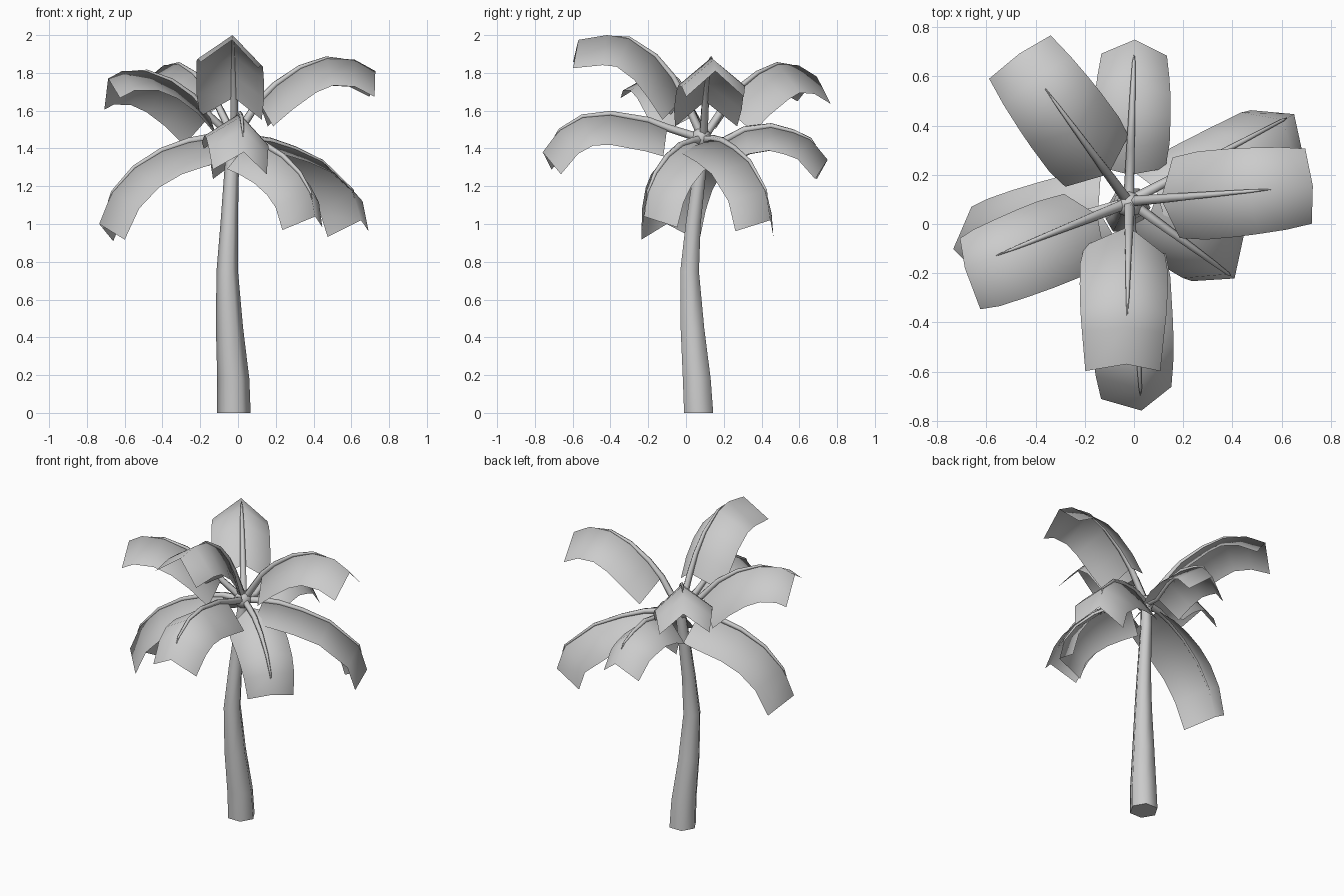
import bpy, bmesh, math
from mathutils import Vector

if "Cube" in bpy.data.objects:
    bpy.data.objects.remove(bpy.data.objects["Cube"])

HUB = Vector((-0.02, 0.09, 0.0))


def finish(bm, name):
    bmesh.ops.recalc_face_normals(bm, faces=bm.faces)
    for f in bm.faces:
        f.smooth = len(f.verts) <= 4
    me = bpy.data.meshes.new(name)
    bm.to_mesh(me)
    bm.free()
    ob = bpy.data.objects.new(name, me)
    bpy.context.collection.objects.link(ob)
    return ob


def tangents(pts):
    n = len(pts)
    return [(pts[min(i + 1, n - 1)] - pts[max(i - 1, 0)]).normalized() for i in range(n)]


def tube(name, pts, radii, sides, side_dir, flat=False):
    """Tapered tube along a path; flat keeps the rings horizontal."""
    bm = bmesh.new()
    rings = []
    for p, t, r in zip(pts, tangents(pts), radii):
        u = side_dir
        v = Vector((0, 1, 0)) if flat else t.cross(u).normalized()
        rings.append([bm.verts.new(p + r * (u * math.cos(k * math.tau / sides)
                                            + v * math.sin(k * math.tau / sides)))
                      for k in range(sides)])
    for a, b in zip(rings, rings[1:]):
        for k in range(sides):
            j = (k + 1) % sides
            bm.faces.new((a[k], a[j], b[j], b[k]))
    bm.faces.new(rings[0])
    bm.faces.new(rings[-1])
    return finish(bm, name)


def blade(name, pts, side, widths, shifts, roll, fold=40):
    """Leaf folded along its midrib; shifts slide the edges along the leaf."""
    bm = bmesh.new()
    al, ar = math.radians(fold + roll), math.radians(fold - roll)
    rows = []
    for p, t, w, s in zip(pts, tangents(pts), widths, shifts):
        n = side.cross(t).normalized()
        if n.z < 0:
            n = -n
        left = p + t * s + w * (side * math.cos(al) - n * math.sin(al))
        right = p + t * s + w * (-side * math.cos(ar) - n * math.sin(ar))
        rows.append([bm.verts.new(q) for q in (left, p, right)])
    for a, b in zip(rows, rows[1:]):
        for k in range(2):
            bm.faces.new((a[k], a[k + 1], b[k + 1], b[k]))
    return finish(bm, name)


def frond(name, azimuth, profile, scale, roll, stem_count, start, tip, stem_end):
    a = math.radians(azimuth)
    out = Vector((math.cos(a), math.sin(a), 0))
    side = Vector((-math.sin(a), math.cos(a), 0))
    pts = [HUB + out * r + Vector((0, 0, z)) for r, z in profile]
    widths = [w * scale for w in (0.215, 0.235, 0.235, 0.23, 0.22, 0.20)]
    blade(name + "_leaf", pts, side, widths, (start, start / 2, 0, 0, tip / 2, tip), roll)
    # stem runs from the crown along the midrib and tapers to a point
    n = stem_count
    path = [HUB + Vector((0, 0, 1.45))] + pts[:n]
    path.append(pts[n - 1].lerp(pts[n], stem_end))
    radii = [0.024 * (1 - i / (n + 1)) ** 0.7 for i in range(n + 1)] + [0.002]
    tube(name + "_stem", path, radii, 5, side)


# trunk: bent, tapering hexagonal column
trunk = [(-0.022, 0.067, 0, 0.089), (-0.025, 0.057, 0.18, 0.085), (-0.045, 0.034, 0.45, 0.072),
         (-0.057, 0.019, 0.75, 0.057), (-0.047, 0.038, 1.0, 0.046),
         (-0.033, 0.076, 1.3, 0.038), (-0.022, 0.09, 1.45, 0.034)]
tube("trunk", [Vector(p[:3]) for p in trunk], [p[3] for p in trunk], 6, Vector((1, 0, 0)), True)

# crown ball where the stems meet
bm = bmesh.new()
bmesh.ops.create_uvsphere(bm, u_segments=8, v_segments=6, radius=0.055)
bmesh.ops.translate(bm, verts=bm.verts, vec=HUB + Vector((0, -0.01, 1.455)))
finish(bm, "crown")

# upper fronds: azimuth, midrib as (radius, height), width scale, roll
upper = [
    (5, [(.13, 1.65), (.22, 1.74), (.35, 1.83), (.49, 1.88), (.64, 1.87), (.75, 1.81)], 1, 0),
    (126.5, [(.14, 1.62), (.22, 1.71), (.36, 1.80), (.49, 1.85), (.63, 1.84), (.75, 1.78)], 1, -3),
    (202, [(.14, 1.57), (.24, 1.68), (.36, 1.76), (.50, 1.81), (.64, 1.81), (.72, 1.77)], 1, -13),
    (269, [(.10, 1.67), (.16, 1.78), (.25, 1.89), (.39, 1.985), (.51, 2.0), (.66, 1.975)], 1, 6),
]
for i, spec in enumerate(upper):
    frond(f"upper_frond_{i + 1}", *spec, 4, -0.05, 0.05, 0.6)

# lower fronds, drooping more
lower = [
    (88, [(.11, 1.44), (.22, 1.50), (.36, 1.52), (.48, 1.49), (.57, 1.45), (.66, 1.34)], .87, 0),
    (28, [(.12, 1.45), (.22, 1.44), (.36, 1.40), (.53, 1.33), (.71, 1.18), (.76, 1.02)], .97, 20),
    (-36, [(.10, 1.44), (.20, 1.42), (.32, 1.36), (.43, 1.27), (.50, 1.17), (.53, 1.04)], .92, -13),
    (-86.6, [(.19, 1.51), (.29, 1.55), (.49, 1.585), (.64, 1.57), (.76, 1.50), (.85, 1.38)], .95, 8),
    (195, [(.13, 1.46), (.25, 1.44), (.40, 1.39), (.55, 1.30), (.67, 1.17), (.74, 1.0)], 1.02, -4),
]
for i, spec in enumerate(lower):
    frond(f"lower_frond_{i + 1}", *spec, 5, -0.03, 0.04, 0.3)
